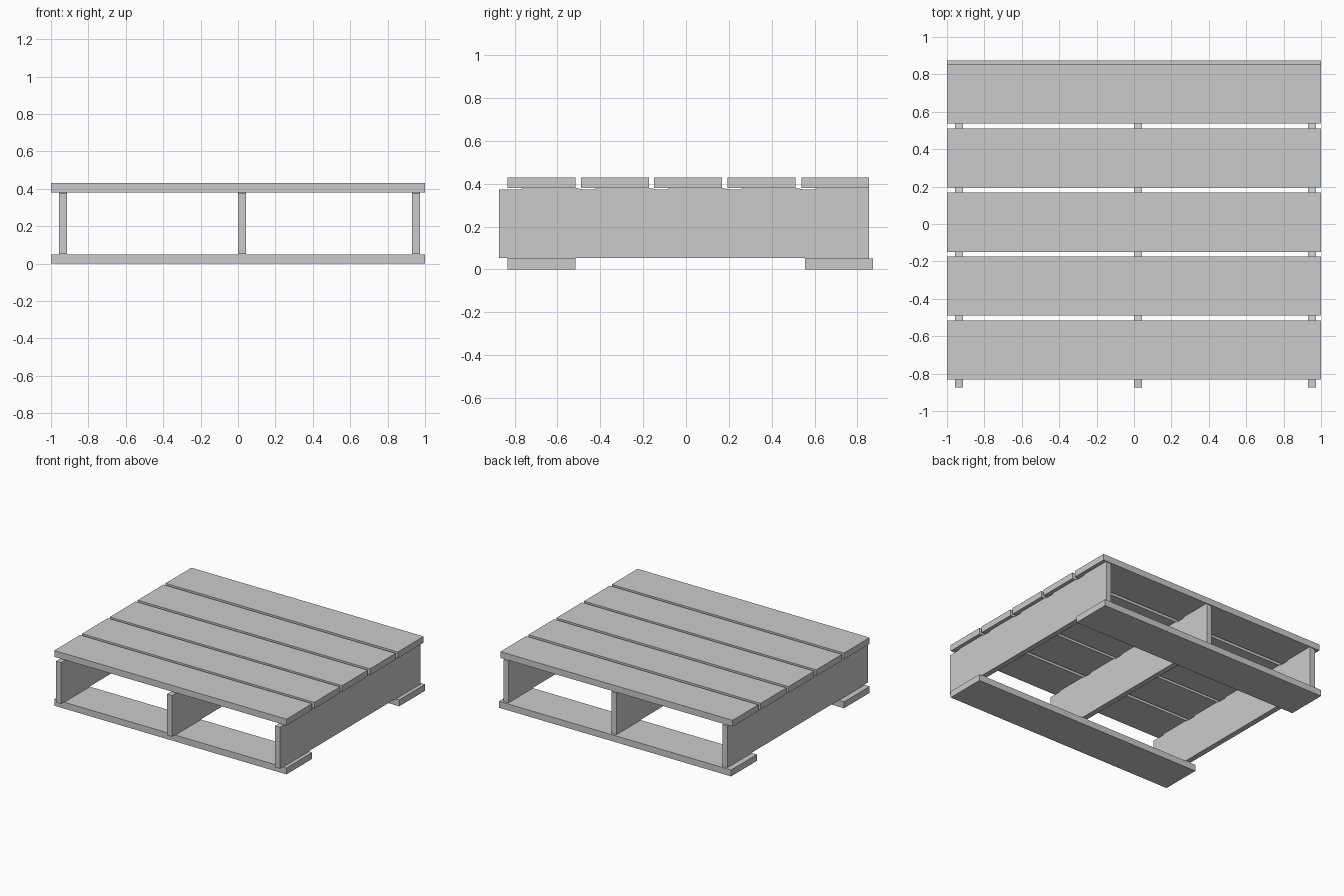
import bpy, bmesh

if "Cube" in bpy.data.objects:
    bpy.data.objects.remove(bpy.data.objects["Cube"])

BOARD_W = 0.317          # board width along y
Z_LOW, Z_TOP = 0.053, 0.374


def new_object(name, bm):
    bmesh.ops.recalc_face_normals(bm, faces=bm.faces)
    mesh = bpy.data.meshes.new(name)
    bm.to_mesh(mesh)
    bm.free()
    obj = bpy.data.objects.new(name, mesh)
    bpy.context.collection.objects.link(obj)
    return obj


def extrude_x(name, profile, x0, x1):
    """Closed (y, z) profile extruded along x."""
    bm = bmesh.new()
    face = bm.faces.new([bm.verts.new((x0, y, z)) for y, z in profile])
    out = bmesh.ops.extrude_face_region(bm, geom=[face])
    moved = [g for g in out["geom"] if isinstance(g, bmesh.types.BMVert)]
    bmesh.ops.translate(bm, verts=moved, vec=(x1 - x0, 0, 0))
    return new_object(name, bm)


def board(name, y0, z0, z1):
    y1 = y0 + BOARD_W
    return extrude_x(name, [(y0, z0), (y1, z0), (y1, z1), (y0, z1)], -1, 1)


# Deck boards
deck_starts = [-0.832, -0.49, -0.149, 0.194, 0.538]
for i, y in enumerate(deck_starts):
    board(f"deck_board_{i + 1}", y, 0.381, 0.43)

# Bottom boards
board("bottom_board_front", -0.832, 0, 0.05)
board("bottom_board_back", 0.556, 0, 0.05)

# Upright stringers, with shallow raised seats under the deck boards
profile = [(0.855, Z_LOW), (-0.873, Z_LOW), (-0.873, Z_TOP)]
for y in deck_starts:
    end = y + BOARD_W
    profile += [(y + 0.06, Z_TOP), (y + 0.075, 0.381), (end - 0.005, 0.381)]
    if end < 0.8:
        profile.append((end + 0.035, Z_TOP))
profile.append((0.855, Z_TOP))
for name, x in (("left", -0.957), ("middle", 0.0), ("right", 0.929)):
    extrude_x(f"{name}_stringer", profile, x, x + 0.043)

# Thin bearing pads between stringers and bottom boards
for name, x in (("left", -0.957), ("middle", 0.0), ("right", 0.929)):
    for side, y0, y1 in (("front", -0.832, -0.515), ("back", 0.556, 0.855)):
        extrude_x(f"{name}_{side}_bearing_pad",
                  [(y0, 0.05), (y1, 0.05), (y1, Z_LOW), (y0, Z_LOW)], x, x + 0.043)
